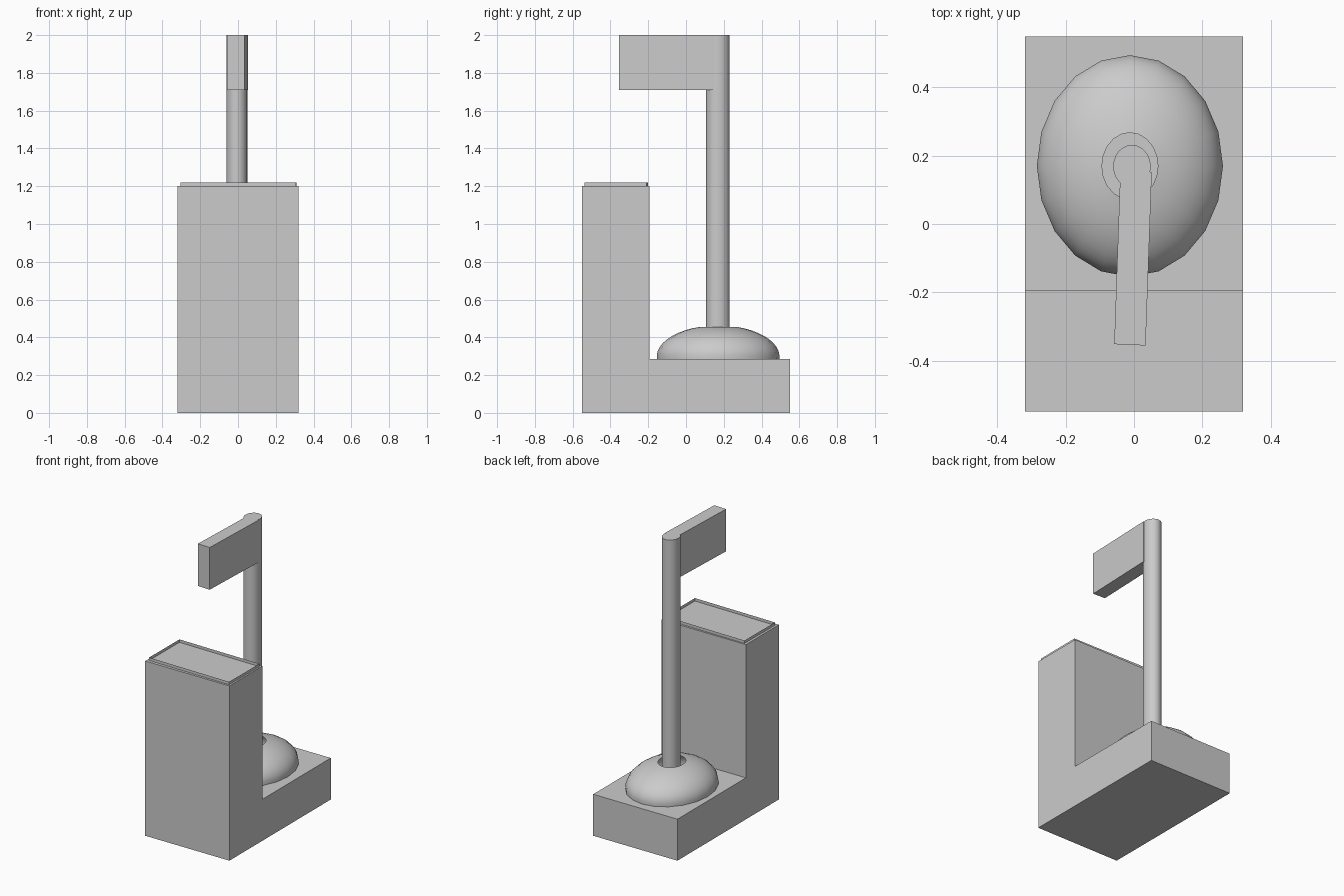
import bpy, bmesh, math
from mathutils import Matrix

if "Cube" in bpy.data.objects:
    bpy.data.objects.remove(bpy.data.objects["Cube"])


def make(name, verts, faces, smooth=False):
    mesh = bpy.data.meshes.new(name)
    mesh.from_pydata(verts, [], faces)
    obj = bpy.data.objects.new(name, mesh)
    bpy.context.collection.objects.link(obj)
    bm = bmesh.new()
    bm.from_mesh(mesh)
    bmesh.ops.recalc_face_normals(bm, faces=bm.faces)
    bm.to_mesh(mesh)
    bm.free()
    if smooth:
        bpy.context.view_layer.objects.active = obj
        obj.select_set(True)
        bpy.ops.object.shade_smooth_by_angle(angle=math.radians(40))
        obj.select_set(False)
    return obj


def prism(name, outline, a, b, place, caps=True):
    """Extrude an outline from a to b; place maps (u, v, w) to a point."""
    n = len(outline)
    verts = [place(u, v, w) for w in (a, b) for u, v in outline]
    faces = [(i, (i + 1) % n, n + (i + 1) % n, n + i) for i in range(n)]
    if caps:
        faces += [tuple(range(n)), tuple(range(n, 2 * n))]
    return make(name, verts, faces)


def lathe(name, profile, cx, cy, ratio, n, caps=False):
    """Spin (radius, z) points round an upright axis, scaled in x by ratio."""
    verts = [(cx + ratio * r * math.sin(2 * math.pi * i / n),
              cy + r * math.cos(2 * math.pi * i / n), z)
             for r, z in profile for i in range(n)]
    faces = [(k * n + i, k * n + (i + 1) % n, (k + 1) * n + (i + 1) % n, (k + 1) * n + i)
             for k in range(len(profile) - 1) for i in range(n)]
    if caps:
        faces += [tuple(range(n)), tuple(range(len(verts) - n, len(verts)))]
    return make(name, verts, faces, True)


def upright(u, v, w):
    return (u, v, w)


# L-shaped body: low base with a tall front block
side = [(-0.55, 0), (0.55, 0), (0.55, 0.285), (-0.193, 0.285), (-0.193, 1.2), (-0.55, 1.2)]
prism("body", side, -0.32, 0.32, lambda u, v, w: (w, u, v))

# Thin open rim standing on the front block
rim = [(-0.305, -0.529), (0.308, -0.537), (0.31, -0.21), (-0.303, -0.202)]
prism("top_rim", rim, 1.19, 1.22, upright, caps=False)

# Oval dome with a hole for the pole
dome = []
for k in range(11):
    t = math.radians(-5 + k * 77.5 / 10)
    dome.append((0.325 * math.cos(t), 0.298 + 0.165 * math.sin(t)))
lathe("dome", dome, -0.012, 0.17, 0.84, 20)

# Pole
lathe("pole", [(0.0625, 0.27), (0.0625, 2.0)], -0.006, 0.169, 0.88, 24, caps=True)

# Flag-like block at the top of the pole, turned slightly
flag = [(-0.058, -0.352), (0.034, -0.356), (0.052, 0.152), (-0.04, 0.155)]
prism("flag_block", flag, 1.71, 2.0, upright)
